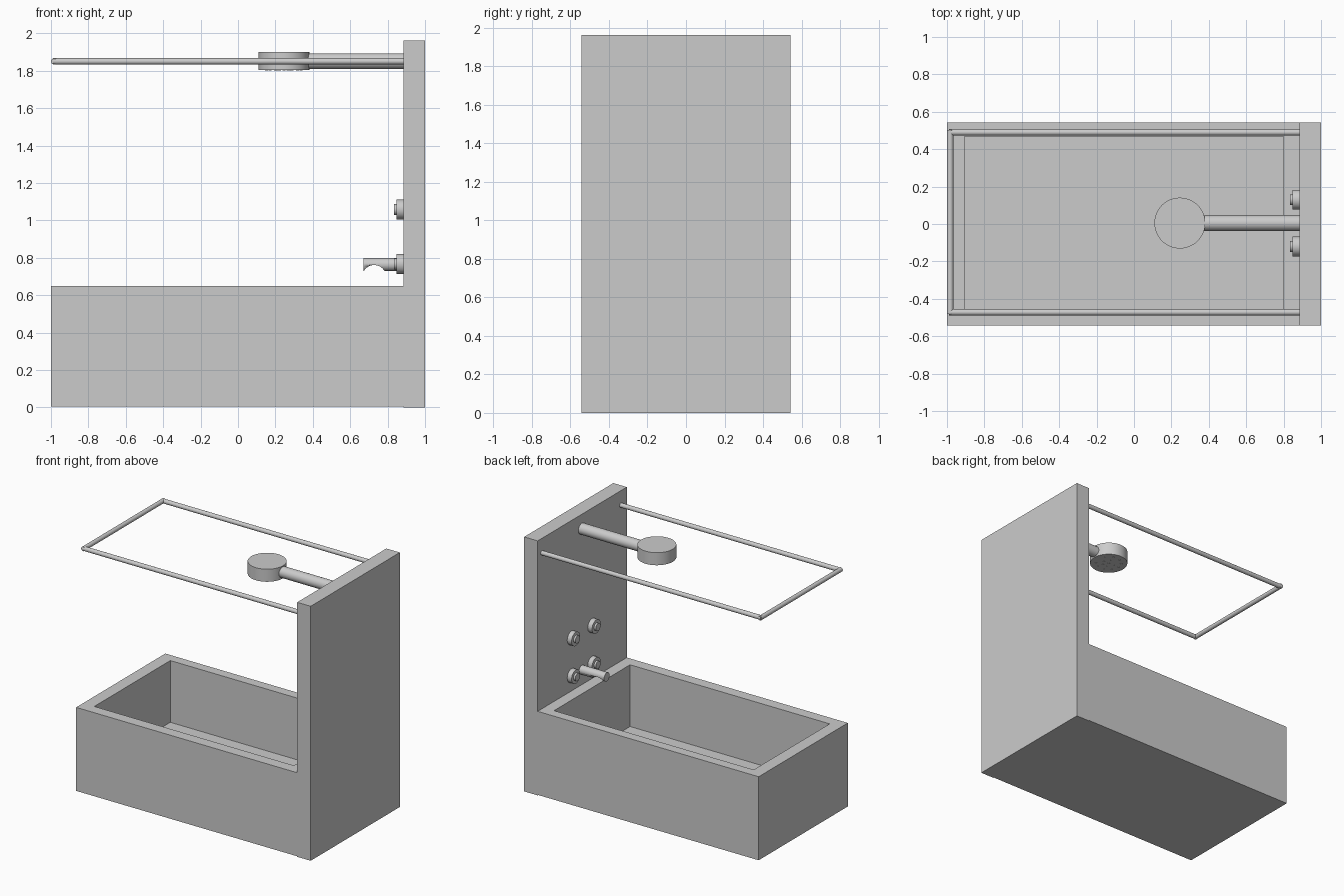
import bpy, bmesh, math
from mathutils import Vector

if "Cube" in bpy.data.objects:
    bpy.data.objects.remove(bpy.data.objects["Cube"])


def finish(name, bm):
    bmesh.ops.recalc_face_normals(bm, faces=bm.faces[:])
    mesh = bpy.data.meshes.new(name)
    bm.to_mesh(mesh)
    bm.free()
    ob = bpy.data.objects.new(name, mesh)
    bpy.context.collection.objects.link(ob)
    return ob


def box(bm, lo, hi):
    bmesh.ops.create_cube(bm, size=1)
    for v in bm.verts:
        v.co = [lo[i] if v.co[i] < 0 else hi[i] for i in range(3)]


def rod(name, a, b, r, sides=32):
    """Closed cylinder running from point a to point b."""
    a, b = Vector(a), Vector(b)
    bm = bmesh.new()
    bmesh.ops.create_cone(bm, cap_ends=True, segments=sides, radius1=r, radius2=r,
                          depth=(b - a).length)
    ob = finish(name, bm)
    ob.location = (a + b) / 2
    ob.rotation_euler = (b - a).to_track_quat('Z', 'Y').to_euler()
    bpy.ops.object.select_all(action='DESELECT')
    ob.select_set(True)
    bpy.context.view_layer.objects.active = ob
    bpy.ops.object.shade_smooth_by_angle(angle=math.radians(30))
    return ob


WALL = 0.885   # face of the wall
MID = 0.005    # centre line of the fittings

# tub: box with its top face inset to the rim, then pushed down to the floor
bm = bmesh.new()
box(bm, (-1, -0.543, 0.004), (WALL, 0.543, 0.648))
bm.faces.ensure_lookup_table()
top = max(bm.faces, key=lambda f: f.calc_center_median().z)
bmesh.ops.inset_individual(bm, faces=[top], thickness=0.08)
for v in top.verts:
    v.co.x = -0.905 if v.co.x < 0 else 0.798
    v.co.y = -0.458 if v.co.y < 0 else 0.468
floor = bmesh.ops.extrude_discrete_faces(bm, faces=[top])['faces'][0]
for v in floor.verts:
    v.co.z = 0.172
finish("tub", bm)

# wall behind the fittings
bm = bmesh.new()
box(bm, (WALL, -0.543, 0), (1, 0.543, 1.962))
finish("wall", bm)

# drain plate
rod("drain", (0.537, MID, 0.165), (0.537, MID, 0.18), 0.066)

# curtain rail
for side, y in (("left", 0.49), ("right", -0.472)):
    rod(side + "_rail", (-0.99, y, 1.85), (WALL + 0.01, y, 1.85), 0.017)
rod("end_rail", (-0.983, -0.482, 1.85), (-0.983, 0.503, 1.85), 0.017)

# shower arm and head
rod("shower_arm", (0.33, MID, 1.851), (WALL + 0.01, MID, 1.851), 0.042)
rod("shower_head", (0.245, MID, 1.803), (0.245, MID, 1.9), 0.136, 48)

# spray nozzles in rings under the head
white = bpy.data.materials.new("nozzle_white")
white.diffuse_color = (0.8, 0.8, 0.8, 1)
white.use_nodes = True
white.node_tree.nodes["Principled BSDF"].inputs["Base Color"].default_value = white.diffuse_color
for radius, count in ((0, 1), (0.045, 6), (0.092, 10)):
    for i in range(count):
        t = 2 * math.pi * i / count
        x, y = 0.245 + radius * math.cos(t), MID + radius * math.sin(t)
        nozzle = rod("nozzle", (x, y, 1.801), (x, y, 1.81), 0.008, 12)
        nozzle.data.materials.append(white)

# taps: two rows of stepped round knobs
for z in (0.767, 1.058):
    for y in (MID - 0.125, MID + 0.125):
        rod("tap_base", (WALL + 0.01, y, z), (0.848, y, z), 0.053)
        rod("tap_cap", (0.86, y, z), (0.833, y, z), 0.029)

# spout with a round bite taken out of its underside
spout = rod("spout", (WALL + 0.01, MID, 0.764), (0.672, MID, 0.764), 0.034)
cutter = rod("spout_cutter", (0.728, -0.1, 0.697), (0.728, 0.1, 0.697), 0.064, 48)
cutter.hide_render = True
cutter.hide_set(True)
cut = spout.modifiers.new("bite", 'BOOLEAN')
cut.object = cutter
cut.operation = 'DIFFERENCE'
cut.solver = 'EXACT'
